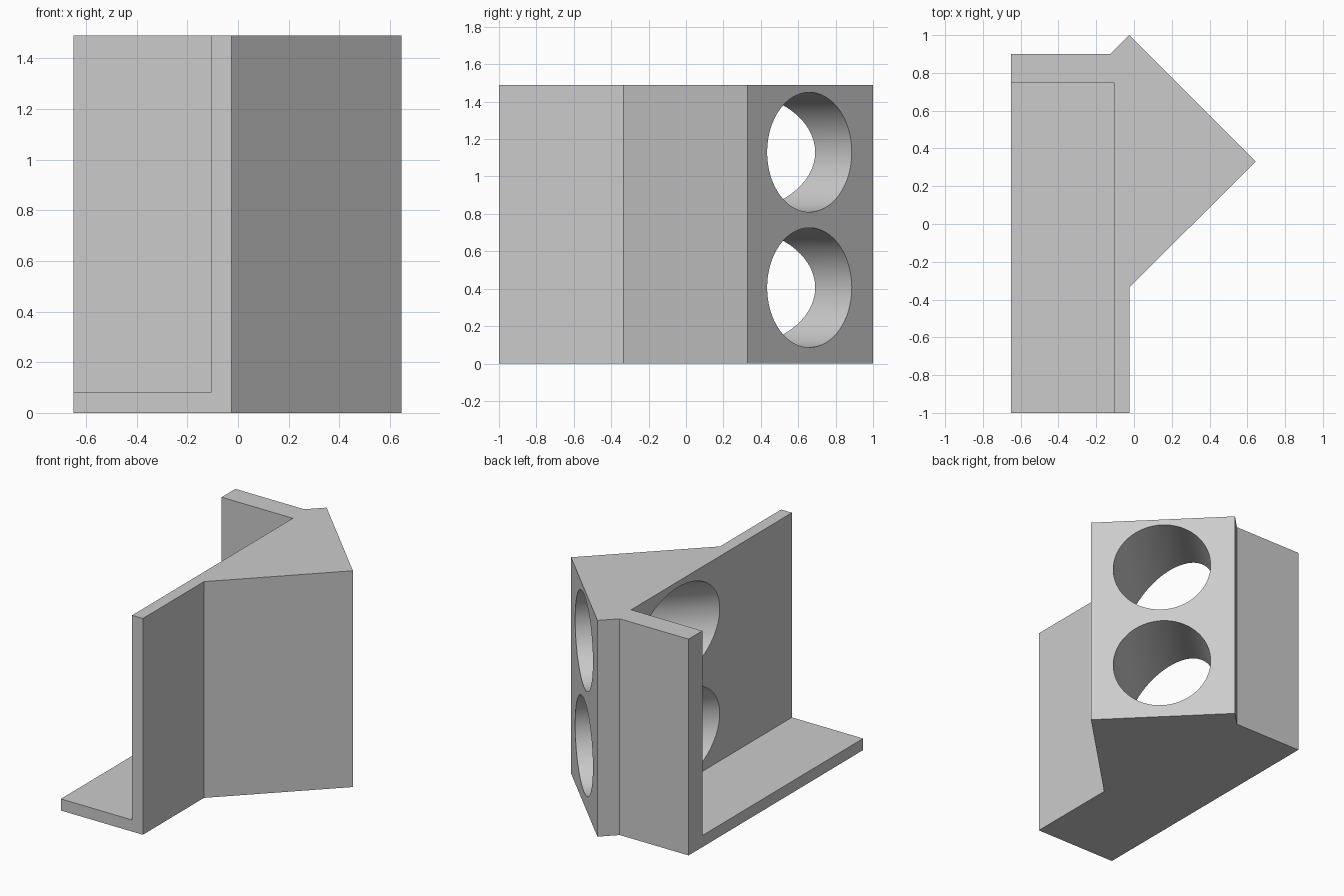
import bpy, bmesh, math
from mathutils import Matrix, Vector

cube = bpy.data.objects.get("Cube")
if cube:
    bpy.data.objects.remove(cube, do_unlink=True)

HEIGHT = 1.49
HOLE_RADIUS = 0.32

# Single grey material
grey = bpy.data.materials.new("plain_grey")
grey.use_nodes = True
colour = (0.6, 0.6, 0.6, 1)
grey.diffuse_color = colour
grey.node_tree.nodes["Principled BSDF"].inputs["Base Color"].default_value = colour


def make_object(name, bm):
    mesh = bpy.data.meshes.new(name)
    bmesh.ops.recalc_face_normals(bm, faces=bm.faces)
    bm.to_mesh(mesh)
    bm.free()
    mesh.materials.append(grey)
    obj = bpy.data.objects.new(name, mesh)
    bpy.context.collection.objects.link(obj)
    return obj


def prism(name, outline, bottom, top):
    bm = bmesh.new()
    face = bm.faces.new([bm.verts.new((x, y, bottom)) for x, y in outline])
    walls = bmesh.ops.extrude_face_region(bm, geom=[face])["geom"]
    verts = [v for v in walls if isinstance(v, bmesh.types.BMVert)]
    bmesh.ops.translate(bm, verts=verts, vec=(0, 0, top - bottom))
    return make_object(name, bm)


def cut(target, cutter):
    cutter.hide_render = True
    mod = target.modifiers.new("cut", 'BOOLEAN')
    mod.operation = 'DIFFERENCE'
    mod.solver = 'EXACT'
    mod.object = cutter
    bpy.context.view_layer.objects.active = target
    bpy.ops.object.modifier_apply(modifier=mod.name)
    bpy.data.objects.remove(cutter, do_unlink=True)


# Body: upright slab with a diagonal nose on its left side
body = prism("bracket_body", [
    (-0.65, -1), (-0.025, -1), (-0.025, -0.335), (0.645, 0.33),
    (-0.025, 1), (-0.125, 0.9), (-0.65, 0.9)], 0, HEIGHT)

# Open pocket leaving a floor, a side wall and a back wall
cut(body, prism("pocket_cutter", [
    (-1, -1.5), (-0.107, -1.5), (-0.107, 0.75), (-1, 0.75)], 0.08, 2))

# Two diagonal bores from the nose face into the pocket
axis = Vector((1, 1, 0)).normalized()
for z in (0.406, 1.13):
    bm = bmesh.new()
    bmesh.ops.create_cone(bm, cap_ends=True, segments=64, depth=1.2,
                          radius1=HOLE_RADIUS, radius2=HOLE_RADIUS)
    place = Matrix.Translation(Vector((0.315, 0.66, z)) - axis * 0.35)
    turn = Vector((0, 0, 1)).rotation_difference(axis).to_matrix().to_4x4()
    bm.transform(place @ turn)
    cut(body, make_object("bore_cutter", bm))

# Smooth bores with crisp edges
bpy.ops.object.select_all(action='DESELECT')
body.select_set(True)
bpy.context.view_layer.objects.active = body
bpy.ops.object.shade_smooth_by_angle(angle=math.radians(30))
